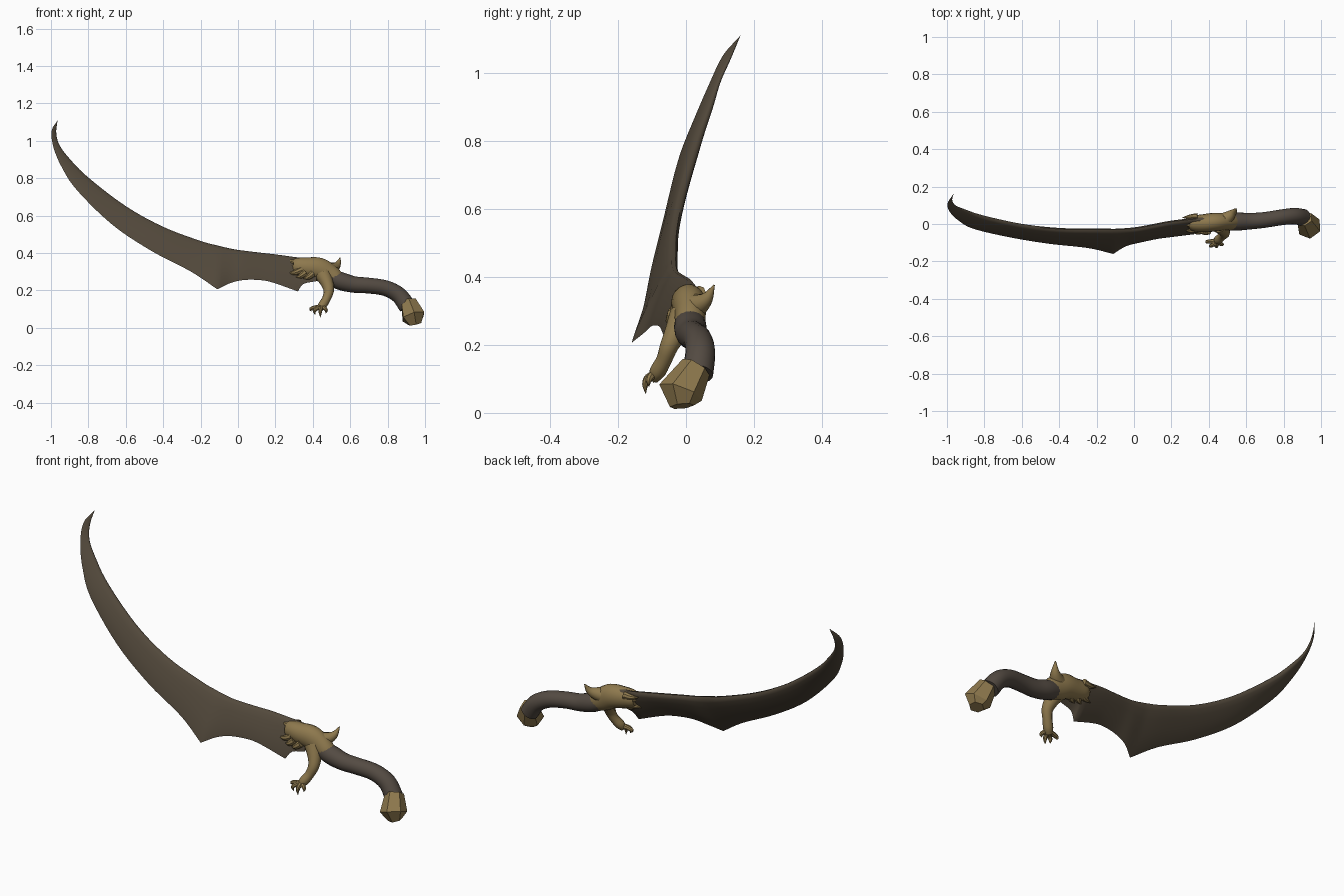
import bpy, bmesh, math
from mathutils import Vector

cube = bpy.data.objects.get("Cube")
if cube:
    bpy.data.objects.remove(cube, do_unlink=True)


def material(name, rgb):
    mat = bpy.data.materials.new(name)
    mat.use_nodes = True
    mat.diffuse_color = (*rgb, 1)
    mat.node_tree.nodes["Principled BSDF"].inputs["Base Color"].default_value = (*rgb, 1)
    return mat


BLADE = material("dark bronze", (0.085, 0.066, 0.044))
GRIP = material("brown leather", (0.088, 0.07, 0.055))
GOLD = material("old gold", (0.27, 0.19, 0.075))


def smooth_path(rows, steps):
    """Run a smooth curve through rows of any width."""
    rows = [Vector(r) for r in rows]
    padded = [rows[0] * 2 - rows[1]] + rows + [rows[-1] * 2 - rows[-2]]
    result = []
    for a, b, c, d in zip(padded, padded[1:], padded[2:], padded[3:]):
        for i in range(steps):
            t = i / steps
            result.append((b * 2 + (c - a) * t + (a * 2 - b * 5 + c * 4 - d) * t * t
                           + (b * 3 - a - c * 3 + d) * t ** 3) / 2)
    return result + [rows[-1]]


def loft(name, rings, mat, sharp=40):
    """Skin a list of closed rings and cap both ends."""
    bm = bmesh.new()
    loops = [[bm.verts.new(p) for p in ring] for ring in rings]
    count = len(loops[0])
    for a, b in zip(loops, loops[1:]):
        for i in range(count):
            j = (i + 1) % count
            bm.faces.new((a[i], a[j], b[j], b[i]))
    bm.faces.new(loops[0][::-1])
    bm.faces.new(loops[-1])
    bmesh.ops.recalc_face_normals(bm, faces=bm.faces)
    mesh = bpy.data.meshes.new(name)
    bm.to_mesh(mesh)
    bm.free()
    mesh.materials.append(mat)
    obj = bpy.data.objects.new(name, mesh)
    bpy.context.collection.objects.link(obj)
    if sharp:
        bpy.ops.object.select_all(action="DESELECT")
        obj.select_set(True)
        bpy.context.view_layer.objects.active = obj
        bpy.ops.object.shade_smooth_by_angle(angle=math.radians(sharp))
    return obj


def tube(name, rows, mat, sides=16, steps=4, sharp=40):
    """Sweep an ellipse along rows of x, y, z, side radius, upright radius."""
    rows = smooth_path([(*r, r[-1]) if len(r) == 4 else r for r in rows], steps)
    centres = [Vector(r[:3]) for r in rows]
    side, rings = None, []
    for i, (c, r) in enumerate(zip(centres, rows)):
        tangent = (centres[min(i + 1, len(rows) - 1)] - centres[max(i - 1, 0)]).normalized()
        if side is None:
            ref = Vector((0, 0, 1)) if abs(tangent.z) < 0.8 else Vector((1, 0, 0))
            side = tangent.cross(ref)
        side = (side - tangent * side.dot(tangent)).normalized()
        up = side.cross(tangent)
        angles = [math.tau * k / sides for k in range(sides)]
        rings.append([c + side * math.cos(a) * r[3] + up * math.sin(a) * r[4] for a in angles])
    return loft(name, rings, mat, sharp)


# Blade stations: spine point, then cutting edge point; barbs split the sections
main = [(-.965, .16, 1.11, -.967, .158, 1.107), (-.973, .13, 1.04, -.997, .108, 1.05),
        (-.955, .1, .975, -.985, .065, .96), (-.9, .075, .9, -.94, .02, .855),
        (-.8, .04, .8, -.86, -.025, .735), (-.6, -.005, .65, -.67, -.07, .55),
        (-.4, -.027, .54, -.46, -.105, .41), (-.2, -.03, .465, -.25, -.128, .3),
        (-.1, -.03, .438, -.11, -.16, .206)]
scallop = [main[-1], (-.03, -.027, .422, -.045, -.12, .238), (.03, -.02, .413, .03, -.1, .256),
           (.12, -.003, .402, .125, -.08, .255), (.2, .012, .393, .2, -.07, .238),
           (.31, .025, .378, .32, -.055, .195)]
root = [scallop[-1], (.34, .027, .375, .35, -.04, .235), (.42, .03, .365, .42, -.03, .25)]
stations = smooth_path(main, 5)[:-1] + smooth_path(scallop, 4)[:-1] + smooth_path(root, 3)

# Lens section: distance from spine, share of thickness
lens = [(0.03, 0.6), (0.12, 0.9), (0.3, 1), (0.6, 0.8), (0.9, 0.35)]
rings = []
for i, s in enumerate(stations):
    spine, edge = Vector(s[:3]), Vector(s[3:])
    ahead, behind = stations[min(i + 1, len(stations) - 1)], stations[max(i - 1, 0)]
    chord = edge - spine
    normal = (Vector(ahead[:3]) - Vector(behind[:3])).cross(chord).normalized()
    half = normal * min(0.016, chord.length * 0.14)
    front = [spine + chord * t + half * h for t, h in lens]
    back = [spine + chord * t - half * h for t, h in reversed(lens)]
    rings.append([spine] + front + [edge] + back)
loft("blade", rings, BLADE, 50)

# Curved grip
tube("grip", [(.48, .01, .275, .042), (.55, .013, .25, .048), (.62, .015, .232, .044),
              (.7, .022, .226, .042), (.79, .036, .212, .042), (.86, .042, .175, .044),
              (.905, .034, .115, .046)], GRIP, 20)

# Faceted pommel
tube("pommel", [(.912, .03, .135, .046), (.938, -.016, .06, .067), (.947, -.012, .02, .036)],
     GOLD, sides=6, steps=1, sharp=0)

# Collar wrapped around the blade root
tube("collar", [(.295, .003, .333, .03, .036), (.32, .003, .33, .042, .046),
                (.37, .004, .323, .048, .055), (.43, .01, .315, .05, .062),
                (.48, .012, .288, .046, .06), (.52, .012, .266, .044, .05),
                (.545, .012, .255, .036, .04)], GOLD, 18)

# Ragged tufts on both faces of the blade: root x, z and tip x, z
tufts = [(.34, .355, .258, .362), (.34, .335, .28, .335), (.34, .31, .265, .292),
         (.36, .295, .31, .272), (.4, .29, .35, .264)]
for label, sign in (("front", -1), ("back", 1)):
    for n, (x, z, tip_x, tip_z) in enumerate(tufts):
        def plane(h, gap):
            return .027 - .5 * (.375 - h) + sign * gap
        mid_x, mid_z = (x + tip_x) / 2, (z + tip_z) / 2 - .006
        tube(f"{label}_tuft_{n}", [(x, plane(z, .022), z, .019),
                                   (mid_x, plane(mid_z, .021), mid_z, .014),
                                   (tip_x, plane(tip_z, .014), tip_z, .001)], GOLD, 8, 3)

# Swept horn at the back of the collar
tube("horn", [(.45, .005, .31, .045), (.495, .03, .315, .036), (.53, .06, .335, .02),
              (.547, .083, .376, .002)], GOLD, 12)

# Hanging arm and hand
tube("arm", [(.455, -.005, .285, .045), (.478, -.03, .235, .034), (.485, -.05, .195, .027),
             (.472, -.065, .155, .023), (.452, -.083, .122, .024), (.438, -.095, .1, .016)],
     GOLD, 12)

# Hooked claws: sideways reach, forward reach, drop
claws = [(-.056, -.005, .02), (-.035, -.028, .036), (-.004, -.03, .048), (.028, -.02, .03)]
for n, (dx, dy, drop) in enumerate(claws):
    x, y, z = .444, -.09, .112
    tube(f"claw_{n}", [(x, y, z, .014), (x + dx * .6, y + dy * .7, z - drop * .2, .012),
                       (x + dx, y + dy, z - drop * .6, .009),
                       (x + dx * .9, y + dy * .95, z - drop * 1.15, .001)], GOLD, 8, 3)
